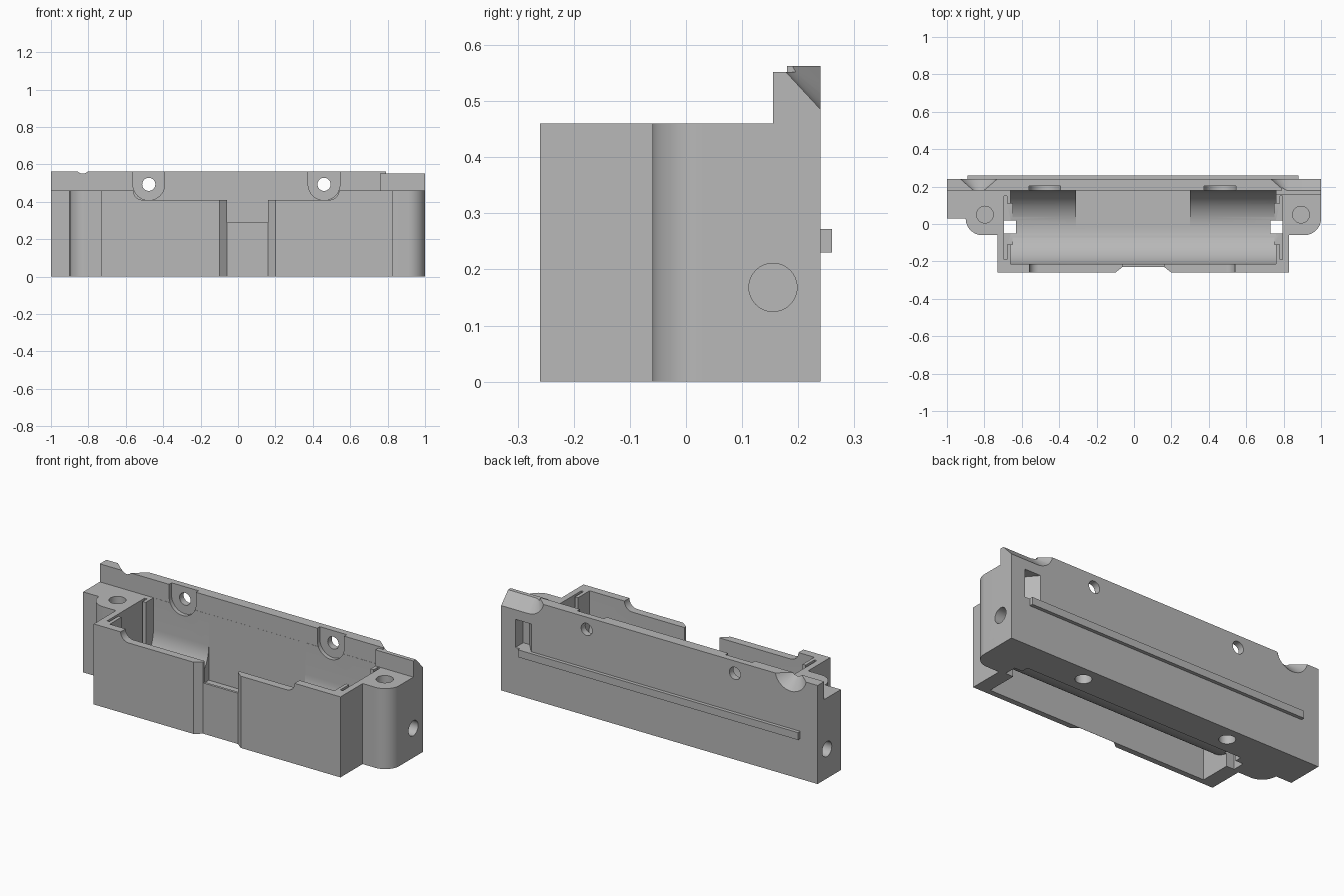
import bpy, bmesh, math
from mathutils import Vector

if "Cube" in bpy.data.objects:
    bpy.data.objects.remove(bpy.data.objects["Cube"])

grey = bpy.data.materials.new("plain grey")
grey.diffuse_color = (0.48, 0.48, 0.48, 1)
grey.use_nodes = True
grey.node_tree.nodes["Principled BSDF"].inputs["Base Color"].default_value = grey.diffuse_color


def arc(cx, cy, r, a0, a1, n=12):
    return [(cx + r * math.cos(math.radians(a0 + (a1 - a0) * i / n)),
             cy + r * math.sin(math.radians(a0 + (a1 - a0) * i / n))) for i in range(n + 1)]


def prism(name, pts, axis, lo, hi):
    """Extrude a 2D outline along an axis (x: pts are y,z; y: x,z; z: x,y)."""
    def place(p, t):
        return {'x': (t, p[0], p[1]), 'y': (p[0], t, p[1]), 'z': (p[0], p[1], t)}[axis]
    bm = bmesh.new()
    a = [bm.verts.new(place(p, lo)) for p in pts]
    b = [bm.verts.new(place(p, hi)) for p in pts]
    bm.faces.new(a)
    bm.faces.new(b[::-1])
    for i in range(len(pts)):
        j = (i + 1) % len(pts)
        bm.faces.new((a[i], b[i], b[j], a[j]))
    bmesh.ops.recalc_face_normals(bm, faces=bm.faces)
    me = bpy.data.meshes.new(name)
    bm.to_mesh(me)
    bm.free()
    ob = bpy.data.objects.new(name, me)
    bpy.context.collection.objects.link(ob)
    me.materials.append(grey)
    return ob


def box(name, x0, x1, y0, y1, z0, z1):
    return prism(name, [(x0, y0), (x1, y0), (x1, y1), (x0, y1)], 'z', z0, z1)


def rod(name, u, v, r, axis, lo, hi):
    return prism(name, arc(u, v, r, 0, 360, 32)[:-1], axis, lo, hi)


def combine(target, tool, op='DIFFERENCE'):
    tool.hide_render = True
    m = target.modifiers.new("bool", 'BOOLEAN')
    m.operation, m.object, m.solver = op, tool, 'EXACT'
    bpy.context.view_layer.objects.active = target
    bpy.ops.object.modifier_apply(modifier=m.name)
    bpy.data.objects.remove(tool, do_unlink=True)


# main block with rounded side ears
outline = [(-1, .24), (-1, .03)] + arc(-.81, .03, .09, 180, 270) + \
          [(-.73, -.06), (-.73, -.26), (.83, -.26), (.83, -.06)] + \
          arc(.91, .03, .09, 270, 360) + [(1, .24)]
body = prism("holder_body", outline, 'z', 0, .46)

# raised back wall and its end block
combine(body, box("wall", -1, .79, .18, .24, .3, .563), 'UNION')
combine(body, box("end_block", .76, 1, .155, .24, .3, .552), 'UNION')

# round-bottomed trough
CY, CZ, X0, X1 = -.018, .28, -.66, .76
combine(body, prism("trough", [(CY - .197, .8)] + arc(CY, CZ, .197, 180, 360, 32) +
                    [(CY + .197, .8)], 'x', X0, X1))
# flat floor in the middle of the trough
combine(body, box("flat", -.31, .30, CY, .1795, CZ - .197, .7))

# pocket under the trough, leaving a curved shell
combine(body, prism("pocket", [(.06, -.1), (.06, .07)] + arc(CY, CZ, .21, 270, 180, 24) +
                    [(CY - .21, -.1)], 'x', -.645, .745))

# front window: flared jambs, lower shell left in place
combine(body, prism("window", [(-.1, -.2601), (-.09, -.3), (.19, -.3), (.2, -.2601),
                               (.16, -.229), (-.06, -.229)], 'z', -.1, .7))
combine(body, box("window_top", -.06, .16, -.25, -.2, .29, .7))

# lowered front rim with curved ends
combine(body, prism("rim_dip", [(-.56, .6), (-.56, .46)] + arc(-.51, .46, .05, 180, 270) +
                    arc(.49, .46, .05, 270, 360) + [(.54, .6)], 'y', -.3, -.2))

# contact slots at both trough ends
for s in (-1, 1):
    def ends(a, b):
        return sorted((.05 + s * a, .05 + s * b))
    combine(body, box("slot", *ends(.73, .745), -.19, .15, .09, .7))
    combine(body, box("neck", *ends(.70, .735), -.11, .11, .09, .7))
    combine(body, box("through", *ends(.68, .744), -.05, .02, -.1, .3))

# screw holes with U-shaped recesses in the back wall, and bottom holes
for x in (-.477, .46):
    combine(body, prism("recess", [(x - .085, .7)] + arc(x, .493, .085, 180, 360, 20) +
                        [(x + .085, .7)], 'y', .1, .203))
    combine(body, rod("screw_hole", x, .493, .035, 'y', .1, .4))
    combine(body, rod("bottom_hole", x, .155, .043, 'z', -.1, .06))

# blind holes in the ears: top and sides
for x, s in ((-.797, -1), (.893, 1)):
    combine(body, rod("ear_hole", x, .05, .045, 'z', .33, .7))
    combine(body, rod("side_hole", .155, .168, .043, 'x', *sorted((s * .88, s * 1.2))))


# conical scoops along the top back edge, the right one running out as a bevel
def scoop(x):
    ob = rod("scoop", x, .585, 1, 'y', .16, .26)
    for v in ob.data.vertices:
        r = .0135 if v.co.y < .2 else .1217
        v.co.x = x + (v.co.x - x) * r
        v.co.z = .585 + (v.co.z - .585) * r
    return ob


combine(body, scoop(-.83))
combine(body, scoop(.83))
combine(body, prism("bevel", [(.16, .5715), (.26, .4633), (.26, .7), (.16, .7)], 'x', .83, 1.1))

# angled notch in the back face
combine(body, prism("notch", [(.81, .2401), (.81, .3), (.91, .3), (.91, .17), (.87, .17)],
                    'z', .27, .43))

# long rail on the back face
rail = box("back_rail", -.89, .88, .235, .26, .23, .272)

for ob in (body, rail):
    bpy.ops.object.select_all(action='DESELECT')
    ob.select_set(True)
    bpy.context.view_layer.objects.active = ob
    bpy.ops.object.shade_smooth_by_angle(angle=math.radians(25))
    # sit the model centred in depth
    for v in ob.data.vertices:
        v.co = Vector((v.co.x, v.co.y, v.co.z))
